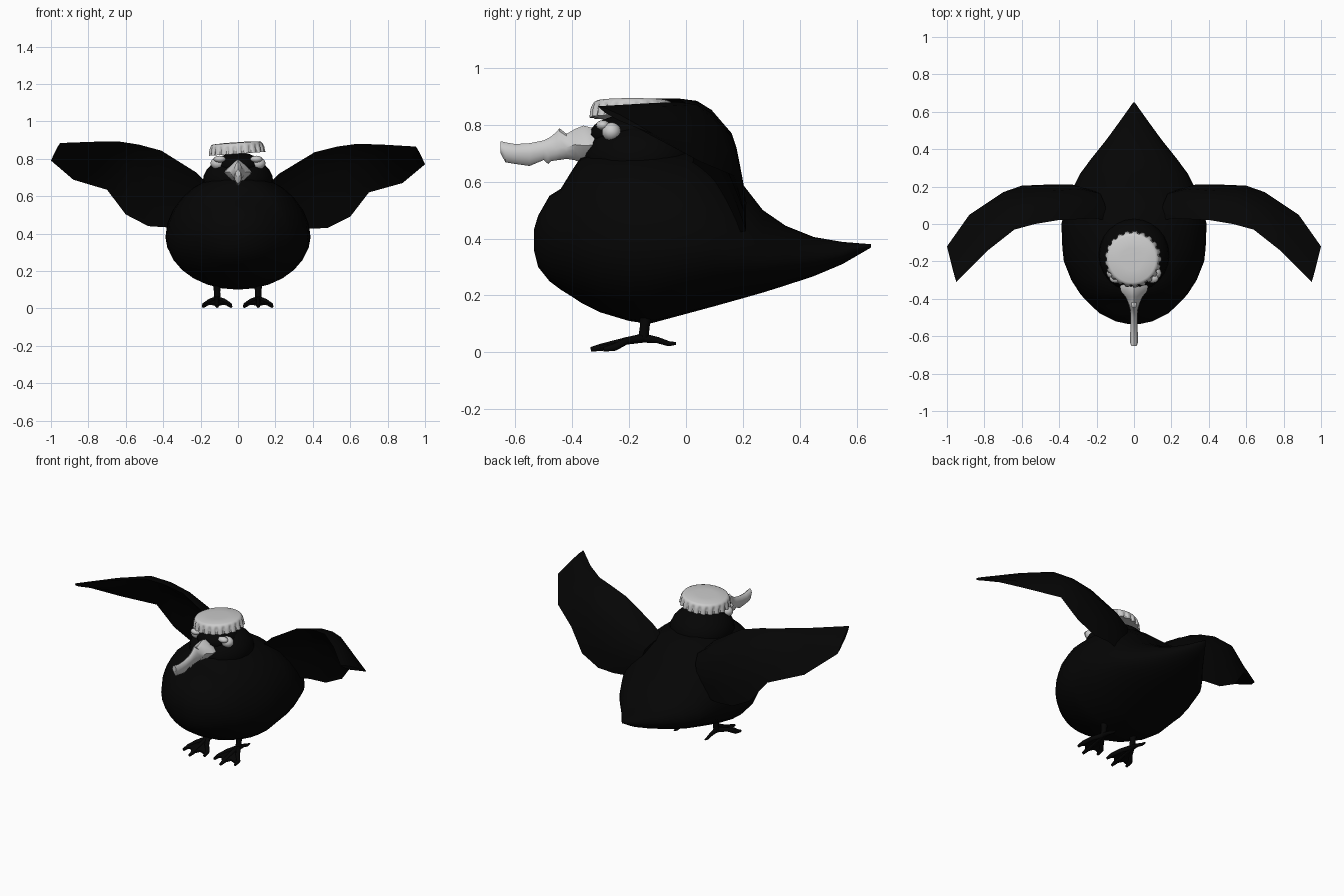
import bpy, bmesh, math
from mathutils import Vector, Matrix

if "Cube" in bpy.data.objects:
    bpy.data.objects.remove(bpy.data.objects["Cube"])


def material(name, c):
    m = bpy.data.materials.new(name)
    m.diffuse_color = (*c, 1)
    m.use_nodes = True
    m.node_tree.nodes["Principled BSDF"].inputs["Base Color"].default_value = m.diffuse_color
    return m


BLACK = material("black_feathers", (0.0015, 0.0015, 0.0015))
GREY = material("light_grey", (0.6, 0.6, 0.6))


def finish(bm, name, mat, angle=40):
    bmesh.ops.remove_doubles(bm, verts=bm.verts, dist=0.0005)
    bmesh.ops.recalc_face_normals(bm, faces=bm.faces)
    me = bpy.data.meshes.new(name)
    bm.to_mesh(me)
    bm.free()
    me.materials.append(mat)
    ob = bpy.data.objects.new(name, me)
    bpy.context.collection.objects.link(ob)
    bpy.ops.object.select_all(action='DESELECT')
    ob.select_set(True)
    bpy.context.view_layer.objects.active = ob
    bpy.ops.object.shade_smooth_by_angle(angle=math.radians(angle))
    return ob


def loft(rings, name, mat, angle=40):
    """Skin closed rings of equal point count and cap both ends."""
    bm = bmesh.new()
    vs = [[bm.verts.new(p) for p in r] for r in rings]
    n = len(vs[0])
    for a, b in zip(vs, vs[1:]):
        for i in range(n):
            bm.faces.new((a[i], a[(i + 1) % n], b[(i + 1) % n], b[i]))
    bm.faces.new(vs[0])
    bm.faces.new(vs[-1])
    return finish(bm, name, mat, angle)


def ball(name, mat, loc, radii, seg=20):
    bm = bmesh.new()
    bmesh.ops.create_uvsphere(bm, u_segments=seg, v_segments=seg // 2 + 2, radius=1)
    bmesh.ops.transform(bm, verts=bm.verts,
                        matrix=Matrix.Translation(loc) @ Matrix.Diagonal((*radii, 1)))
    return finish(bm, name, mat, 60)


def oval(y, w, bottom, mid, top, n=28, power=1):
    """Ring across y; a higher power pinches it towards a diamond."""
    pts = []
    for i in range(n):
        a = math.tau * i / n
        c, s = (math.copysign(abs(f) ** power, f) for f in (math.cos(a), math.sin(a)))
        pts.append((w * c, y, mid + s * (top - mid if s > 0 else mid - bottom)))
    return pts


# Body and tail: y, half width, bottom, widest height, top
BODY = [(-.535, .03, .36, .40, .43), (-.52, .10, .30, .40, .48), (-.48, .18, .25, .40, .55),
        (-.44, .225, .22, .395, .575), (-.40, .265, .195, .39, .64), (-.37, .29, .175, .385, .685),
        (-.30, .335, .14, .38, .71), (-.20, .375, .11, .38, .72),
        (-.13, .383, .10, .38, .72), (0, .388, .135, .38, .71), (.10, .365, .162, .37, .67),
        (.20, .322, .19, .35, .59), (.27, .287, .21, .33, .50), (.35, .228, .235, .325, .445),
        (.45, .148, .268, .33, .405), (.55, .075, .31, .345, .388), (.65, .004, .368, .373, .38)]
loft([oval(*r) for r in BODY], "body", BLACK, 60)

# Head with cheeks
ball("head", BLACK, (0, -.165, .68), (.188, .195, .135), 24)
ball("brow", BLACK, (0, -.20, .765), (.12, .14, .07), 20)

# Wings: leading edge, trailing edge, camber, thickness
WING = [((.14, .02, .64), (.24, .17, .42), .10, .08),
        ((.22, .03, .72), (.37, .21, .425), .10, .08),
        ((.41, .02, .835), (.48, .21, .43), .09, .07),
        ((.53, .00, .865), (.60, .205, .49), .09, .06),
        ((.64, -.03, .88), (.70, .17, .62), .065, .05),
        ((.78, -.14, .875), (.88, .05, .67), .04, .035),
        ((.95, -.31, .865), (1.0, -.12, .77), .008, .02)]
SECTION = ((0, 0, 0), (.15, .75, 1), (.4, 1, 1), (.75, .55, 1), (1, 0, 0),
           (.75, .55, -1), (.4, 1, -1), (.15, .75, -1))


def wing(name, side, lift):
    rings = []
    for lead, trail, camber, thick in WING:
        a, b = Vector(lead), Vector(trail)
        chord = b - a
        out = Vector((0, -chord.z, chord.y)).normalized()
        ring = []
        for t, bow, up in SECTION:
            p = a + chord * t + out * bow * (camber if up > 0 else camber - thick)
            ring.append((side * p.x, p.y, p.z + lift * p.x))
        rings.append(ring)
    loft(rings, name, BLACK, 60)


wing("right_wing", 1, 0)
wing("left_wing", -1, .02)

# Ragged beak: y, half width, bottom, widest height, top
BEAK = [(-.29, .05, .67, .74, .785), (-.335, .075, .662, .728, .79), (-.36, .07, .662, .727, .797),
        (-.39, .045, .675, .73, .785), (-.42, .032, .68, .72, .768), (-.445, .024, .676, .72, .788),
        (-.455, .022, .675, .715, .775), (-.475, .02, .672, .712, .758),
        (-.485, .02, .662, .712, .752), (-.50, .02, .676, .71, .745), (-.55, .019, .655, .70, .735),
        (-.60, .021, .662, .70, .732), (-.635, .021, .668, .705, .738), (-.652, .014, .70, .72, .742)]
loft([oval(*r, n=12, power=1.7 if r[0] > -.4 else 1.2) for r in BEAK], "beak", GREY, 35)

# Eyes with raised lids
for s, side in ((1, "right"), (-1, "left")):
    ball(side + "_eye", GREY, (s * .107, -.262, .775), (.04, .034, .033), 16)
    ball(side + "_eyelid", GREY, (s * .098, -.292, .798), (.033, .024, .018), 12)

# Bottle cap: crimped skirt below a rounded lid
FLUTES, N = 21, 168
CAP = [(.128, 0, .003), (.150, .010, 0), (.148, .010, .010), (.146, .009, .028), (.143, .006, .038),
       (.140, .001, .046), (.135, 0, .054), (.124, 0, .059), (.06, 0, .062)]
rings = []
for r, wave, z in CAP:
    ring = []
    for i in range(N):
        a = math.tau * i / N
        k = r + wave * (max(-.5, min(.5, 1.5 * math.cos(a * FLUTES) + .3)) - .3)
        ring.append((k * math.cos(a), k * math.sin(a), z))
    rings.append(ring)
cap = loft(rings, "bottle_cap", GREY, 50)
cap.data.transform(Matrix.Translation((-.005, -.188, .826))
                   @ Matrix.Rotation(math.radians(-4), 4, 'Y'))


def tube(name, path):
    """Round limb along points (x, y, z, radius)."""
    pts = [Vector(p[:3]) for p in path]
    rings = []
    for i, p in enumerate(pts):
        d = (pts[min(i + 1, len(pts) - 1)] - pts[max(i - 1, 0)]).normalized()
        u = d.orthogonal().normalized() if abs(d.z) > .9 else d.cross(Vector((0, 0, 1))).normalized()
        v = d.cross(u)
        r = path[i][3]
        rings.append([p + (u * math.cos(k * math.tau / 8) + v * math.sin(k * math.tau / 8)) * r
                      for k in range(8)])
    return loft(rings, name, BLACK, 60)


# Legs and webbed feet
for x, side in ((.108, "right"), (-.112, "left")):
    tube(side + "_leg", [(x, -.14, .16, .026), (x, -.145, .09, .017), (x, -.15, .05, .018)])
    tube(side + "_back_toe", [(x, -.15, .05, .016), (x, -.10, .043, .011),
                              (x, -.06, .03, .009), (x, -.035, .031, .005)])
    for k, dx, y in ((0, -.074, -.29), (1, 0, -.335), (2, .074, -.29)):
        tube(f"{side}_toe_{k}", [(x, -.15, .05, .016), (x + dx * .5, -.21, .040, .013),
                                 (x + dx * .92, y + .04, .018, .013), (x + dx, y, .010, .008)])
    bm = bmesh.new()
    outline = [(0, -.15, .05), (-.072, -.28, .016), (-.034, -.275, .024), (0, -.315, .016),
               (.034, -.275, .024), (.072, -.28, .016)]
    top = [bm.verts.new((x + p[0], p[1], p[2] + .005)) for p in outline]
    low = [bm.verts.new((x + p[0], p[1], p[2] - .005)) for p in outline]
    for i in range(1, 5):
        bm.faces.new((top[0], top[i], top[i + 1]))
        bm.faces.new((low[0], low[i + 1], low[i]))
    for i in range(6):
        j = (i + 1) % 6
        bm.faces.new((top[i], low[i], low[j], top[j]))
    finish(bm, side + "_web", BLACK)
